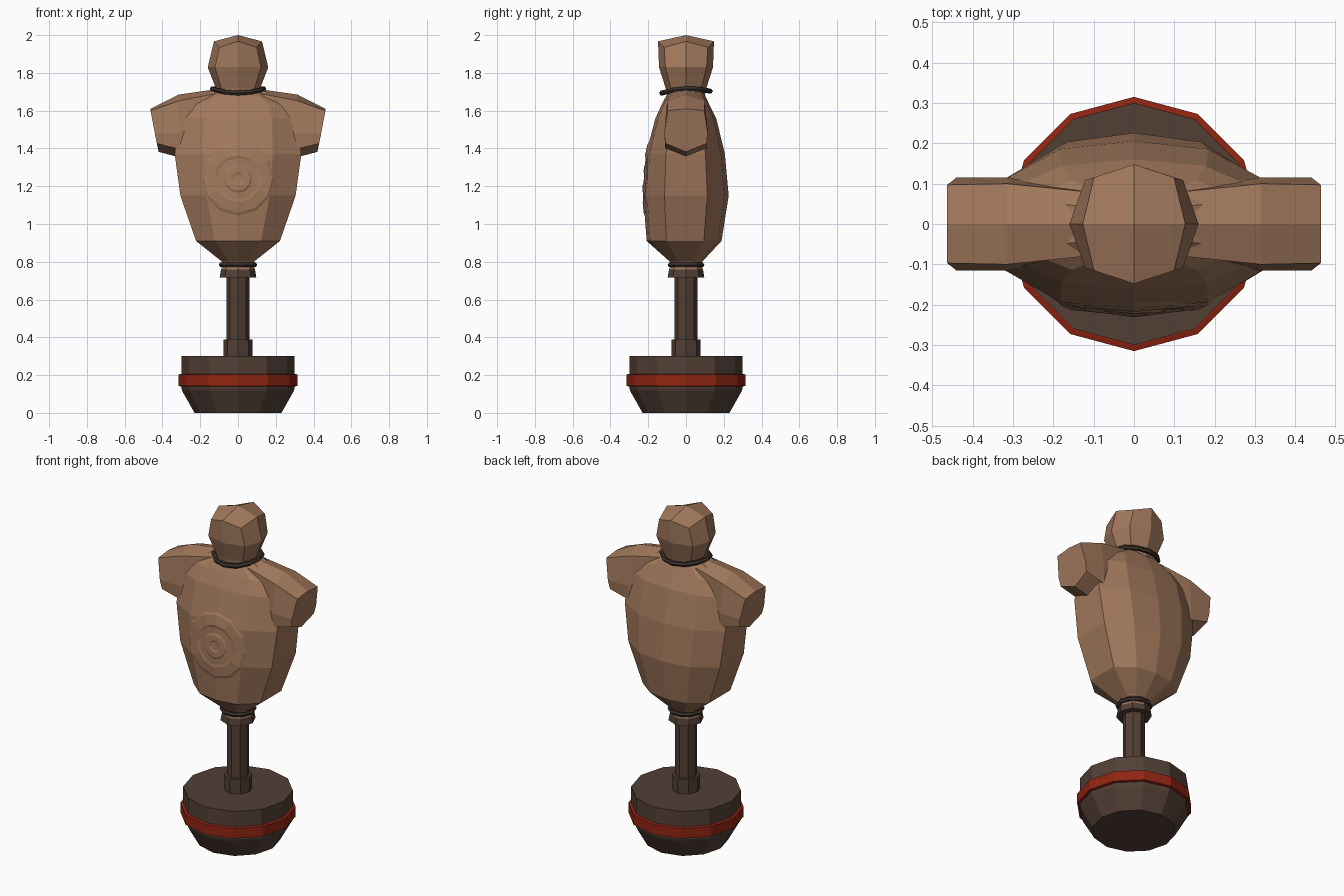
import bpy, bmesh, math
from mathutils import Vector
from mathutils.bvhtree import BVHTree

if "Cube" in bpy.data.objects:
    bpy.data.objects.remove(bpy.data.objects["Cube"])


def material(name, rgb):
    m = bpy.data.materials.new(name)
    m.diffuse_color = (*rgb, 1)
    m.use_nodes = True
    m.node_tree.nodes["Principled BSDF"].inputs["Base Color"].default_value = m.diffuse_color
    return m


TAN = material("tan cloth", (0.36, 0.19, 0.108))
DARK = material("dark wood", (0.085, 0.05, 0.036))
ROPE = material("dark cord", (0.045, 0.03, 0.024))
RED = material("red band", (0.28, 0.018, 0.006))


def finish(bm, name, mat):
    bmesh.ops.recalc_face_normals(bm, faces=bm.faces)
    me = bpy.data.meshes.new(name)
    bm.to_mesh(me)
    bm.free()
    me.materials.append(mat)
    ob = bpy.data.objects.new(name, me)
    bpy.context.collection.objects.link(ob)
    return ob


def skin(bm, rings, cap_start=True, cap_end=True, loop=False):
    """Joins closed rings of points with quads."""
    vs = [[bm.verts.new(p) for p in r] for r in rings]
    n = len(vs[0])
    pairs = list(zip(vs, vs[1:])) + ([(vs[-1], vs[0])] if loop else [])
    for a, b in pairs:
        for i in range(n):
            j = (i + 1) % n
            bm.faces.new((a[i], a[j], b[j], b[i]))
    if cap_start and not loop:
        bm.faces.new(vs[0])
    if cap_end and not loop:
        bm.faces.new(vs[-1])
    return vs


def lathe(name, profile, sides, mat):
    bm = bmesh.new()
    skin(bm, [[(r * math.cos(math.tau * i / sides), r * math.sin(math.tau * i / sides), z)
               for i in range(sides)] for r, z in profile])
    return finish(bm, name, mat)


def cord(name, rx, ry, thick, height, sides, mat):
    """Ring of cord; height(angle) gives its z."""
    bm = bmesh.new()
    rings = []
    for i in range(sides):
        a = math.tau * i / sides
        rings.append([((rx + thick * math.cos(b)) * math.cos(a),
                       (ry + thick * math.cos(b)) * math.sin(a),
                       height(a) + thick * math.sin(b))
                      for b in [math.tau * k / 6 for k in range(6)]])
    skin(bm, rings, loop=True)
    return finish(bm, name, mat)


# Stand
lathe("base", [(0.23, 0), (0.295, 0.115), (0.3, 0.13), (0.3, 0.3)], 12, DARK)
lathe("base_band", [(0.303, 0.14), (0.315, 0.143), (0.315, 0.203), (0.303, 0.206)], 12, RED)
lathe("pole_collar", [(0.078, 0.29), (0.078, 0.388)], 8, DARK)
lathe("pole", [(0.061, 0.29), (0.061, 0.74)], 8, DARK)
lathe("waist_flare", [(0.097, 0.718), (0.09, 0.758)], 8, DARK)
lathe("waist_cloth", [(0.09, 0.757), (0.08, 0.79)], 8, TAN)
cord("waist_cord", 0.088, 0.088, 0.014, lambda a: 0.784, 10, ROPE)

# Torso: ten-sided rings (z, half width, front depth, back depth)
LEVELS = [(0.785, 0.075, 0.075, 0.075), (0.805, 0.09, 0.09, 0.09),
          (0.91, 0.222, 0.208, 0.188), (1.15, 0.305, 0.227, 0.226),
          (1.37, 0.335, 0.212, 0.206), (1.56, 0.325, 0.162, 0.16),
          (1.64, 0.28, 0.125, 0.12), (1.705, 0.14, 0.09, 0.09)]
SECTION = [(0, -1), (0.55, -0.91), (1, -0.5), (1, 0.5), (0.55, 0.9),
           (0, 1), (-0.55, 0.9), (-1, 0.5), (-1, -0.5), (-0.55, -0.91)]
bm = bmesh.new()
skin(bm, [[(x * w, y * (f if y < 0 else b), z) for x, y in SECTION]
          for z, w, f, b in LEVELS])
bmesh.ops.recalc_face_normals(bm, faces=bm.faces)
tree = BVHTree.FromBMesh(bm)
finish(bm, "torso", TAN)

# Chest target: shallow raised rings that follow the torso front
bm = bmesh.new()
rings = []
for r, lift in [(0.195, 0), (0.18, 0.005), (0.125, 0.005), (0.11, 0.001),
                (0.075, 0.001), (0.065, 0.006), (0.035, 0.006), (0.025, 0.002)]:
    ring = []
    for i in range(12):
        a = math.tau * i / 12
        hit = tree.ray_cast(Vector((r * math.cos(a), -1, 1.24 + r * math.sin(a))),
                            Vector((0, 1, 0)))[0]
        ring.append(hit - Vector((0, lift, 0)))
    rings.append(ring)
skin(bm, rings, cap_start=False)
ob = finish(bm, "chest_target", TAN)
if sum(p.normal.y for p in ob.data.polygons) > 0:
    ob.data.flip_normals()


# Shoulders and sleeve stubs, one per side
def sleeve_ring(side, x_top, x_mid, x_low, top, edge, mid, low, h, h_mid):
    pts = [(x_top, 0, top), (x_top, h, edge), (x_mid, h_mid, mid),
           ((x_mid + x_low) / 2, h_mid * 0.95, low + 0.045), (x_low, 0, low),
           ((x_mid + x_low) / 2, -h_mid * 0.95, low + 0.045),
           (x_mid, -h_mid, mid), (x_top, -h, edge)]
    return [(side * x, y, z) for x, y, z in pts]


for side, label in ((1, "right"), (-1, "left")):
    bm = bmesh.new()
    skin(bm, [sleeve_ring(side, 0.12, 0.12, 0.12, 1.713, 1.69, 1.6, 1.45, 0.08, 0.08),
              sleeve_ring(side, 0.315, 0.31, 0.30, 1.685, 1.652, 1.48, 1.35, 0.1, 0.115),
              sleeve_ring(side, 0.463, 0.44, 0.42, 1.61, 1.6, 1.48, 1.382, 0.097, 0.115)])
    finish(bm, "sleeve_" + label, TAN)

# Neck cord, raised at the sides
cord("neck_cord", 0.135, 0.128, 0.014,
     lambda a: 1.698 + 0.018 * math.cos(a) ** 2 + 0.005 * math.sin(a), 12, ROPE)


# Head: eight-sided rings with a faceted cap
def head_ring(rx, ry, diag, z, z_diag):
    pts = []
    for i in range(8):
        a = math.tau * i / 8
        if i % 2:
            k = diag * math.sqrt(2)
            pts.append((rx * k * math.cos(a), ry * k * math.sin(a), z_diag))
        else:
            pts.append((rx * math.cos(a), ry * math.sin(a), z))
    return pts


bm = bmesh.new()
rings = skin(bm, [head_ring(0.105, 0.1, 0.75, 1.68, 1.68),
                  head_ring(0.118, 0.108, 0.75, 1.72, 1.72),
                  head_ring(0.16, 0.143, 0.76, 1.83, 1.83),
                  head_ring(0.127, 0.148, 0.78, 1.967, 1.935)], cap_end=False)
top, apex = rings[-1], bm.verts.new((0, 0, 2.0))
for i in range(0, 8, 2):
    bm.faces.new((apex, top[i], top[i + 1], top[(i + 2) % 8]))
finish(bm, "head", TAN)
